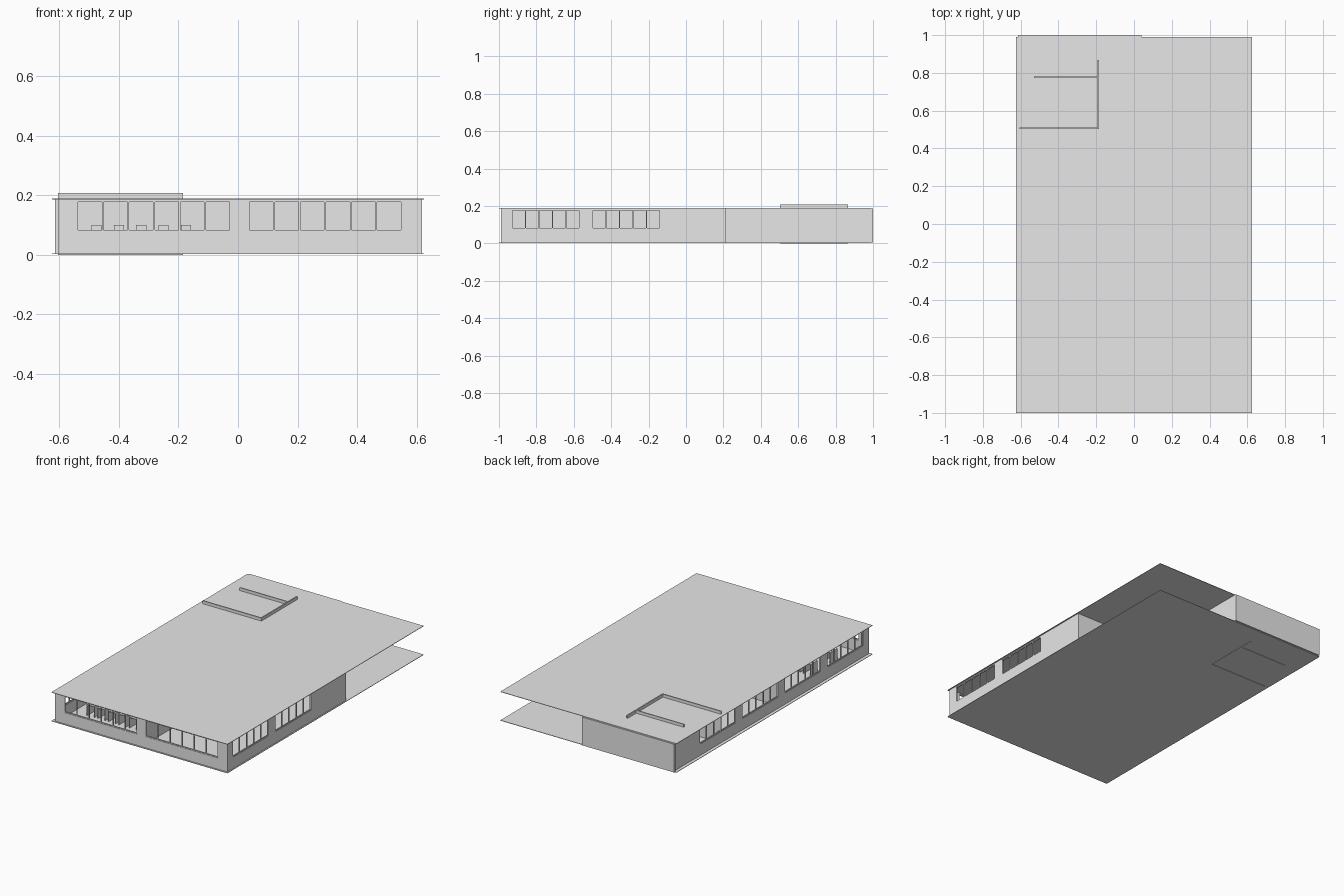
import bpy
import bmesh
from mathutils import Matrix, Vector

cube = bpy.data.objects.get("Cube")
if cube:
    bpy.data.objects.remove(cube, do_unlink=True)

grey = bpy.data.materials.new("plain grey")
grey.use_nodes = True
grey.diffuse_color = (0.8, 0.8, 0.8, 1)
grey.node_tree.nodes["Principled BSDF"].inputs["Base Color"].default_value = (0.8, 0.8, 0.8, 1)

FLOOR, ROOF, SILL, HEAD = 0.005, 0.186, 0.077, 0.181
LEFT, RIGHT, FRONT, BACK = 0.617, -0.605, -0.99, 0.99
COURT_X, COURT_Y = 0.04, 0.215   # inner corner of the open court
T = 0.012                        # wall thickness


def add_box(bm, lo, hi):
    lo, hi = Vector(lo), Vector(hi)
    size = hi - lo
    bmesh.ops.create_cube(bm, size=1, matrix=Matrix.Translation((lo + hi) / 2)
                          @ Matrix.Diagonal((*size, 1)))


def make(name, boxes):
    """One object from a list of (low corner, high corner) boxes."""
    bm = bmesh.new()
    for lo, hi in boxes:
        add_box(bm, lo, hi)
    mesh = bpy.data.meshes.new(name)
    bm.to_mesh(mesh)
    bm.free()
    mesh.materials.append(grey)
    ob = bpy.data.objects.new(name, mesh)
    bpy.context.collection.objects.link(ob)
    return ob


def window_wall(name, axis, at, start, end, windows, panes):
    """Wall along an axis, with framed and divided window openings."""
    def piece(a, b, z0, z1, inset=0.0):
        if axis == "x":
            return (a, at + inset, z0), (b, at + T - inset, z1)
        return (at + inset, a, z0), (at + T - inset, b, z1)

    walls = [piece(start, end, FLOOR, SILL), piece(start, end, HEAD, ROOF)]
    frames = []
    edge = start
    for a, b in windows:
        walls.append(piece(edge, a, SILL, HEAD))
        edge = b
        step = (b - a) / panes
        for i in range(panes + 1):
            mid = a + i * step
            frames.append(piece(max(a, mid - 0.003), min(b, mid + 0.003), SILL, HEAD, 0.003))
        frames.append(piece(a, b, SILL, SILL + 0.006, 0.003))
        frames.append(piece(a, b, HEAD - 0.004, HEAD, 0.003))
    walls.append(piece(edge, end, SILL, HEAD))
    make(name, walls)
    make(name + "_window_frames", frames)


# Floor and roof slabs
make("floor_slab", [((-0.625, -1, 0.002), (0.625, BACK, FLOOR))])
make("roof_slab", [((-0.625, -1, ROOF), (0.625, BACK, 0.189))])

# Outer walls with window bands
bays = [(-0.93 + 0.43 * i, -0.57 + 0.43 * i) for i in range(4)]
window_wall("front_wall", "x", FRONT, RIGHT, LEFT, [(-0.54, -0.025), (0.035, 0.55)], 6)
window_wall("left_wall", "y", LEFT - T, FRONT, COURT_Y, bays[:2], 5)
window_wall("right_wall", "y", RIGHT, FRONT, BACK, bays, 5)

# Solid walls at the back and around the court
make("back_wall", [((RIGHT - 0.01, BACK - 0.003, FLOOR), (COURT_X, 1, ROOF))])
make("court_walls", [
    ((COURT_X - T, COURT_Y, FLOOR), (COURT_X, BACK, ROOF)),
    ((COURT_X - T, COURT_Y - T, FLOOR), (LEFT, COURT_Y, ROOF)),
])

# Inner partitions
make("partition_walls", [
    ((-0.003, FRONT + T, FLOOR), (0.009, COURT_Y - T, ROOF)),
    ((RIGHT + T, -0.108, FLOOR), (0, -0.1, ROOF)),
])

# Tall walls that rise through the roof
make("service_room_walls", [
    ((-0.605, 0.502, 0), (-0.185, 0.51, 0.208)),
    ((-0.193, 0.502, 0), (-0.185, 0.867, 0.208)),
    ((-0.53, 0.774, 0), (-0.185, 0.781, 0.208)),
])

# Desks with screens in the front room
desks = []
for row in range(2):
    y = -0.82 + row * 0.2
    for i in range(5):
        x = -0.5 + i * 0.075
        desks.append(((x, y, 0.07), (x + 0.055, y + 0.07, 0.075)))
        desks.append(((x + 0.008, y + 0.04, 0.075), (x + 0.042, y + 0.046, 0.1)))
        for leg in (x, x + 0.05):
            desks.append(((leg, y, FLOOR), (leg + 0.005, y + 0.07, 0.07)))
make("desks", desks)
